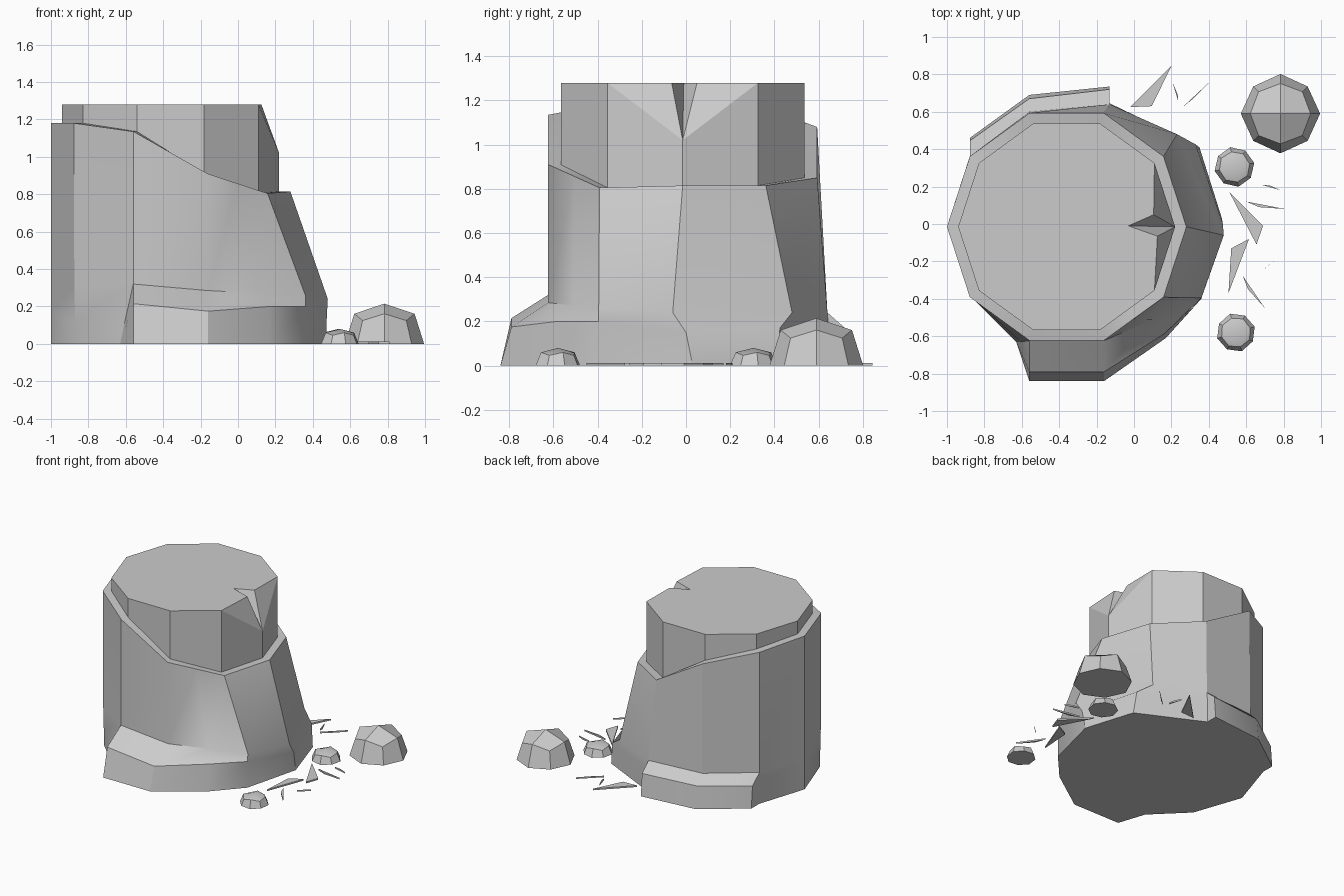
import bpy
import bmesh
from math import cos, sin, pi, floor, radians

if "Cube" in bpy.data.objects:
    bpy.data.objects.remove(bpy.data.objects["Cube"])

CX, CY = -0.36, -0.015
RIM_Z = [.815, .815, .85, 1.08, 1.165, 1.18, 1.18, 1.135, .91, .805]


def make(name, verts, faces, smooth=None):
    bm = bmesh.new()
    vs = [bm.verts.new(v) for v in verts]
    for f in faces:
        bm.faces.new([vs[i] for i in f])
    bmesh.ops.remove_doubles(bm, verts=bm.verts, dist=0.0005)
    me = bpy.data.meshes.new(name)
    bm.to_mesh(me)
    bm.free()
    ob = bpy.data.objects.new(name, me)
    bpy.context.collection.objects.link(ob)
    if smooth:
        bpy.ops.object.select_all(action='DESELECT')
        ob.select_set(True)
        bpy.context.view_layer.objects.active = ob
        bpy.ops.object.shade_smooth_by_angle(angle=radians(smooth))
    return ob


def rim(i, r):
    """Point on the ten-sided rim; a fractional index lies along a side."""
    def corner(k):
        a = k % 10 * pi / 5
        return CX + r * cos(a), CY + r * sin(a), RIM_Z[k % 10]
    k = floor(i)
    t = i - k
    return tuple(p * (1 - t) + q * t for p, q in zip(corner(k), corner(k + 1)))


# Bark: columns of (rim index, root top, root shoulder, foot), anticlockwise
columns = [
    (0, (.48, -.06, .24), (.475, 0, .15), (.47, .03)),
    (1, (.23, .48, .24), (.33, .425, .17), (.35, .41)),
    (2, (-.13, .64, .24), (-.13, .645, .17), (-.13, .645)),
    (2, (-.13, .64, .24), (-.13, .72, .17), (-.13, .735)),
    (3, (-.56, .6, .24), (-.56, .67, .17), (-.56, .69)),
    (4, (-.878, .36, .24), (-.878, .445, .17), (-.878, .46)),
    (4, (-.878, .36, .24), (-.878, .362, .17), (-.878, .362)),
    (5, (-1, -.015, .24), (-1, -.015, .17), (-1, -.015)),
    (6, (-.875, -.39, .3), (-.87, -.39, .12), (-.87, -.39)),
    (7, (-.56, -.624, .32), (-.605, -.63, .12), (-.63, -.63)),
    (7, (-.56, -.624, .32), (-.56, -.79, .215), (-.56, -.84)),
    (8, (-.16, -.624, .285), (-.16, -.79, .175), (-.16, -.84)),
    (8.5, (.1, -.51, .272), (.165, -.585, .2), (.17, -.61)),
    (9, (.36, -.395, .26), (.36, -.397, .2), (.36, -.4)),
]
n = len(columns)
verts = []
for i, top, shoulder, foot in columns:
    verts += [(*foot, 0), shoulder, top, rim(i, .64), rim(i, .58)]
faces = [[5 * c for c in reversed(range(n))]]
for c in range(n):
    d = (c + 1) % n
    faces += [[5 * c + k, 5 * d + k, 5 * d + k + 1, 5 * c + k + 1] for k in range(4)]
make("stump_bark", verts, faces, 30)

# Wood core with a split notch on the right side
base = [rim(i, .58) for i in range(10)]
top = [(x, y, 1.28) for x, y, z in base]
top[0] = (base[0][0], base[0][1], 1.02)
notch = [(.125, -.065, 1.28), (-.03, -.01, 1.28), (.105, .05, 1.28)]
faces = [[i, (i + 1) % 10, 10 + (i + 1) % 10, 10 + i] for i in range(10)]
rim_path = [19, 20, 21, 22, 11]
faces += [[a, 10, b] for a, b in zip(rim_path, rim_path[1:])]
faces.append(list(range(11, 23)))
make("stump_core", base + top + notch, faces)


# Rocks: half of a rounded cube
def rock(name, x, y, r, h, turn, smooth=None):
    verts = []
    for rad, z in (((1, .97), (0, 0)), ((.76, .78), (.75, .58))):
        for k in range(8):
            a = k * pi / 4 + turn
            q = r * rad[k % 2]
            verts.append((x + q * cos(a), y + q * sin(a), h * z[k % 2]))
    verts.append((x, y, h))
    faces = [list(reversed(range(8)))]
    faces += [[k, (k + 1) % 8, 8 + (k + 1) % 8, 8 + k] for k in range(8)]
    faces += [[8 + k, 9 + k, 8 + (k + 2) % 8, 16] for k in range(0, 8, 2)]
    make(name, verts, faces, smooth)


rock("large_rock", .783, .59, .212, .215, 0)
rock("small_rock_back", .537, .305, .108, .08, .2, 35)
rock("small_rock_front", .545, -.58, .105, .08, .3, 35)

# Splinters lying flat on the ground
splinters = [
    ((-.02, .625), (.095, .63), (.2, .845)),
    ((.205, .76), (.235, .66), (.235, .69)),
    ((.26, .625), (.31, .665), (.405, .76)),
    ((.51, .17), (.655, -.11), (.69, -.01)),
    ((.6, .12), (.67, .09), (.81, .08)),
    ((.68, .21), (.785, .18), (.73, .205)),
    ((.505, -.37), (.615, -.08), (.52, -.13)),
    ((.68, -.255), (.71, -.23), (.755, -.19)),
    ((.58, -.275), (.61, -.35), (.7, -.45)),
]
for i, tri in enumerate(splinters):
    area = sum(tri[k][0] * tri[(k + 1) % 3][1] - tri[(k + 1) % 3][0] * tri[k][1] for k in range(3))
    if area < 0:
        tri = tri[::-1]
    verts = [(x, y, z) for z in (0, .012) for x, y in tri]
    make(f"splinter_{i + 1}", verts,
         [[2, 1, 0], [3, 4, 5], [0, 1, 4, 3], [1, 2, 5, 4], [2, 0, 3, 5]])
